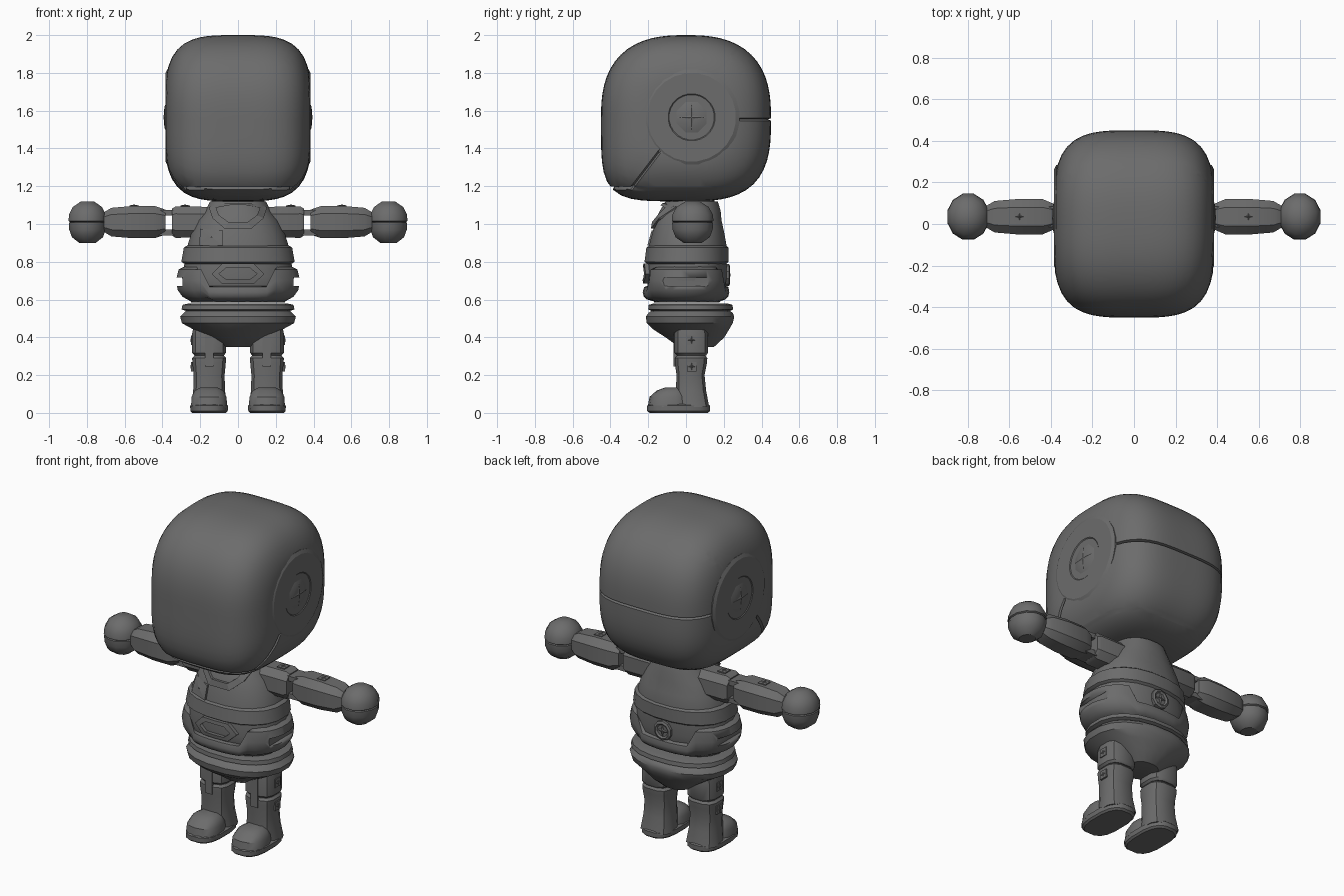
import bpy, bmesh, math
from mathutils import Vector

if "Cube" in bpy.data.objects:
    bpy.data.objects.remove(bpy.data.objects["Cube"])

grey = bpy.data.materials.new("dark grey")
grey.diffuse_color = (0.15, 0.15, 0.15, 1)
grey.use_nodes = True
grey.node_tree.nodes["Principled BSDF"].inputs["Base Color"].default_value = grey.diffuse_color


def finish(name, bm, angle=35):
    bmesh.ops.recalc_face_normals(bm, faces=bm.faces[:])
    me = bpy.data.meshes.new(name)
    bm.to_mesh(me)
    bm.free()
    me.shade_smooth()
    me.set_sharp_from_angle(angle=math.radians(angle))
    me.materials.append(grey)
    ob = bpy.data.objects.new(name, me)
    bpy.context.collection.objects.link(ob)
    return ob


def spow(v, e):
    return math.copysign(abs(v) ** e, v)


def loft(name, secs, n=20, e=2.3, put=lambda u, v, w: (u, v, w), angle=35):
    """Skin closed rings; each section is (w, half width u, v min, v max)."""
    bm = bmesh.new()
    rings = []
    for w, ru, v0, v1 in secs:
        ring = []
        for i in range(n):
            a = 2 * math.pi * (i + 0.5) / n
            u = ru * spow(math.cos(a), 2 / e)
            v = (v0 + v1) / 2 + (v1 - v0) / 2 * spow(math.sin(a), 2 / e)
            ring.append(bm.verts.new(put(u, v, w)))
        rings.append(ring)
    for a, b in zip(rings, rings[1:]):
        for i in range(n):
            j = (i + 1) % n
            bm.faces.new((a[i], a[j], b[j], b[i]))
    bm.faces.new(rings[0])
    bm.faces.new(rings[-1])
    return finish(name, bm, angle)


def box(name, c, size):
    bm = bmesh.new()
    bmesh.ops.create_cube(bm, size=1)
    for v in bm.verts:
        v.co = Vector([c[k] + v.co[k] * size[k] for k in range(3)])
    return finish(name, bm)


def star(name, r, h, put):
    """Four-pointed raised star."""
    bm = bmesh.new()
    pts = []
    for i in range(8):
        rr = r if i % 2 == 0 else r * 0.28
        a = math.pi * i / 4
        pts.append(bm.verts.new(put(rr * math.cos(a), rr * math.sin(a), 0)))
    tip = bm.verts.new(put(0, 0, h))
    for i in range(8):
        bm.faces.new((pts[i], pts[(i + 1) % 8], tip))
    bm.faces.new(pts)
    finish(name, bm, 10)


# Helmet: rounded box that is squarer at the lower front
bm = bmesh.new()
bmesh.ops.create_cube(bm, size=2)
bmesh.ops.subdivide_edges(bm, edges=bm.edges[:], cuts=15, use_grid_fill=True)
for v in bm.verts:
    d = Vector([math.tan(c * math.pi / 4) for c in v.co]).normalized()
    d = Vector((d.x * 0.39, d.y * 0.45, d.z * 0.44))
    n = 2.6 if d.z > 0 else (3.0 if d.y > 0 else 4.6)
    k = 3.6
    f = (abs(d.y / 0.45) ** n + abs(d.z / 0.44) ** n) ** (k / n) + abs(d.x / 0.39) ** k
    d /= f ** (1 / k)
    v.co = (max(-0.38, min(0.38, d.x)), d.y, d.z + 1.56)


def groove(co, no, inside):
    co, no = Vector(co), Vector(no).normalized()
    for off in (-0.009, 0, 0.009):
        bmesh.ops.bisect_plane(bm, geom=bm.verts[:] + bm.edges[:] + bm.faces[:],
                               plane_co=co + no * off, plane_no=no, dist=0.0005)
    for v in bm.verts:
        if abs((v.co - co).dot(no)) < 0.002 and inside(v.co):
            c = Vector((0, 0, 1.56))
            v.co = c + (v.co - c) * 0.965


groove((0, 0, 1.555), (0, 0, 1), lambda p: p.y > 0.2)
groove((0, 0, 1.19), (0, 0, 1), lambda p: p.y < -0.27)
groove((0, -0.28, 1.2), (0, 0.17, -0.13), lambda p: p.y < -0.1 and 1.19 < p.z < 1.42)
finish("helmet", bm, 40)

# Ear discs with faceted hubs
for s in (1, -1):
    def ear(u, v, w, s=s):
        return (s * w, 0.03 + v, 1.565 + u)
    loft("ear_disc", [(w, r, -r, r) for w, r in
         ((0.33, 0.255), (0.374, 0.255), (0.384, 0.235), (0.384, 0.125), (0.368, 0.105))],
         24, 2, ear, 15)
    loft("ear_hub", [(w, r, -r, r) for w, r in
         ((0.36, 0.1), (0.378, 0.092), (0.389, 0.06), (0.39, 0.02))], 8, 2, ear)
    star("ear_star", 0.075, 0.006, lambda u, v, w, s=s: ear(u, v, w + 0.388))

# Torso
torso = [(1.12, 0.15, -0.11, 0.17), (1.07, 0.175, -0.14, 0.185), (1.02, 0.215, -0.165, 0.19),
         (0.95, 0.25, -0.18, 0.205), (0.88, 0.272, -0.2, 0.218), (0.8, 0.285, -0.205, 0.215),
         (0.72, 0.3, -0.212, 0.218), (0.63, 0.28, -0.2, 0.2), (0.585, 0.25, -0.17, 0.18)]
loft("torso", torso)
loft("neck", [(1.04, 0.15, -0.1, 0.16), (1.15, 0.14, -0.1, 0.15)])
loft("chest_band", [(0.89, 0.265, -0.19, 0.21), (0.875, 0.29, -0.212, 0.228),
                    (0.8, 0.303, -0.222, 0.228), (0.785, 0.28, -0.2, 0.21)])

# Waist shell dips at front and back and has a slot on each side
shell = loft("waist_shell", [(0.775, 0.285, -0.2, 0.21), (0.76, 0.315, -0.222, 0.225),
             (0.7, 0.33, -0.23, 0.23), (0.65, 0.32, -0.225, 0.225),
             (0.615, 0.295, -0.21, 0.21), (0.59, 0.25, -0.17, 0.18)], 36)
for v in shell.data.vertices:
    if abs(v.co.x) < 0.18:
        v.co.z = 0.59 + (v.co.z - 0.59) * 0.45
for s in (1, -1):
    cutter = box("slot_cutter", (s * 0.33, 0.01, 0.695), (0.075, 0.27, 0.045))
    cutter.hide_render = True
    cutter.hide_viewport = True
    mod = shell.modifiers.new("slot", "BOOLEAN")
    mod.operation = "DIFFERENCE"
    mod.solver = "EXACT"
    mod.object = cutter


def front(x, z):
    """Front surface of the torso at x, z."""
    for a, b in zip(torso, torso[1:]):
        if b[0] <= z <= a[0]:
            t = (a[0] - z) / (a[0] - b[0])
            w, ru, v0, v1 = [p + (q - p) * t for p, q in zip(a, b)]
            c = (v0 + v1) / 2
            return c + (v0 - c) * max(0, 1 - abs(x / ru) ** 2.3) ** (1 / 2.3)
    return -0.1


def frame(name, outer, inner, out=0.014):
    """Strip between two outlines, laid over the torso front."""
    bm = bmesh.new()
    loops = [[bm.verts.new((x, front(x, z) - o, z)) for x, z in pts]
             for pts, o in ((outer, -0.02), (outer, out), (inner, out), (inner, -0.02))]
    n = len(outer)
    for k in range(4):
        a, b = loops[k], loops[(k + 1) % 4]
        for i in range(n):
            j = (i + 1) % n
            bm.faces.new((a[i], a[j], b[j], b[i]))
    finish(name, bm, 20)


def scaled(pts, cx, cz, f, g):
    return [(cx + (x - cx) * f, cz + (z - cz) * g) for x, z in pts]


emblem = [(-0.14, 0.735), (-0.085, 0.79), (0, 0.79), (0.085, 0.79),
          (0.14, 0.735), (0.085, 0.685), (0, 0.685), (-0.085, 0.685)]
frame("belly_emblem", emblem, scaled(emblem, 0, 0.737, 0.72, 0.6), 0.02)
patch = [(-0.205, 0.885), (-0.08, 0.885), (-0.08, 0.965), (-0.2, 0.975)]
frame("chest_patch", patch, scaled(patch, -0.14, 0.93, 0.05, 0.05), 0.012)
collar = [(-0.155, 1.09), (-0.135, 1.03), (-0.07, 0.975), (0.07, 0.975),
          (0.135, 1.03), (0.155, 1.09), (0.06, 1.11), (-0.06, 1.11)]
frame("collar", collar, scaled(collar, 0, 1.08, 0.75, 0.65), 0.016)

# Back cap
loft("back_cap", [(w, r, -r, r) for w, r in
     ((0.19, 0.06), (0.228, 0.058), (0.234, 0.045), (0.226, 0.035))], 10, 2,
     lambda u, v, w: (u, w, 0.73 + v), 15)
star("back_star", 0.04, 0.01, lambda u, v, w: (u, 0.226 + w, 0.73 + v))

# Hips with a grooved belt
loft("hips", [(0.58, 0.26, -0.17, 0.22), (0.572, 0.297, -0.2, 0.248), (0.548, 0.302, -0.203, 0.252),
              (0.54, 0.28, -0.185, 0.235), (0.53, 0.29, -0.2, 0.25), (0.51, 0.31, -0.215, 0.258),
              (0.475, 0.3, -0.21, 0.25), (0.445, 0.245, -0.18, 0.232), (0.4, 0.165, -0.11, 0.205),
              (0.35, 0.095, -0.04, 0.15)])

for s in (1, -1):
    # Arm segments, elbow bridges, hand
    def arm(u, v, w, s=s):
        return (s * w, v, 1.01 + u)
    loft("upper_arm", [(0.12, 0.085, -0.05, 0.12), (0.33, 0.088, -0.05, 0.12),
                       (0.35, 0.075, -0.04, 0.11)], 8, 2.8, arm)
    for z in (0.955, 1.06):
        box("elbow_bridge", (s * 0.39, 0.035, z), (0.12, 0.1, 0.03))
    loft("forearm", [(0.385, 0.07, -0.03, 0.1), (0.44, 0.09, -0.055, 0.125),
                     (0.56, 0.09, -0.055, 0.125), (0.67, 0.08, -0.045, 0.115),
                     (0.71, 0.055, -0.02, 0.09)], 8, 2.8, arm)
    loft("hand", [(z, r, 0.035 - r * 1.1, 0.035 + r * 1.1) for z, r in
         ((0.9, 0.045), (0.93, 0.085), (0.97, 0.1), (1.007, 0.102), (1.01, 0.094), (1.016, 0.104),
          (1.05, 0.101), (1.09, 0.08), (1.12, 0.035))], 12, 2,
         lambda u, v, w, s=s: (s * 0.797 + u, v, w))
    for x in (0.28, 0.55):
        box("arm_screw", (s * x, 0.035, 1.092), (0.05, 0.05, 0.014))
        star("arm_screw_star", 0.02, 0.004, lambda u, v, w, s=s, x=x: (s * x + u, 0.035 + v, 1.099 + w))

    # Leg segments, knee block, boot
    def leg(u, v, w, s=s):
        return (s * 0.153 + u, v, w)
    loft("thigh", [(0.305, 0.08, -0.05, 0.11), (0.318, 0.092, -0.062, 0.118),
                   (0.42, 0.092, -0.062, 0.118), (0.48, 0.08, -0.05, 0.11)], 12, 3, leg)
    loft("shin", [(0.03, 0.098, -0.05, 0.125), (0.12, 0.086, -0.055, 0.108),
                  (0.2, 0.084, -0.052, 0.1), (0.26, 0.09, -0.06, 0.112),
                  (0.29, 0.092, -0.06, 0.115), (0.303, 0.08, -0.05, 0.105)], 12, 3, leg)
    box("knee_block", (s * 0.153, -0.035, 0.335), (0.045, 0.06, 0.18))
    loft("sole", [(0, 0.09, -0.195, 0.118), (0.01, 0.1, -0.208, 0.13),
                  (0.038, 0.102, -0.208, 0.13), (0.046, 0.09, -0.195, 0.12)], 16, 2.8, leg)
    loft("toe_cap", [(0.03, 0.098, -0.203, 0.03), (0.085, 0.094, -0.193, 0.02),
                     (0.118, 0.078, -0.155, 0), (0.135, 0.045, -0.11, -0.02)], 14, 2.5, leg)
    for z in (0.245, 0.385):
        box("leg_screw", (s * 0.238, 0.03, z), (0.02, 0.05, 0.05))
        star("leg_screw_star", 0.02, 0.004, lambda u, v, w, s=s, z=z: (s * (0.248 + w), 0.03 + u, z + v))
